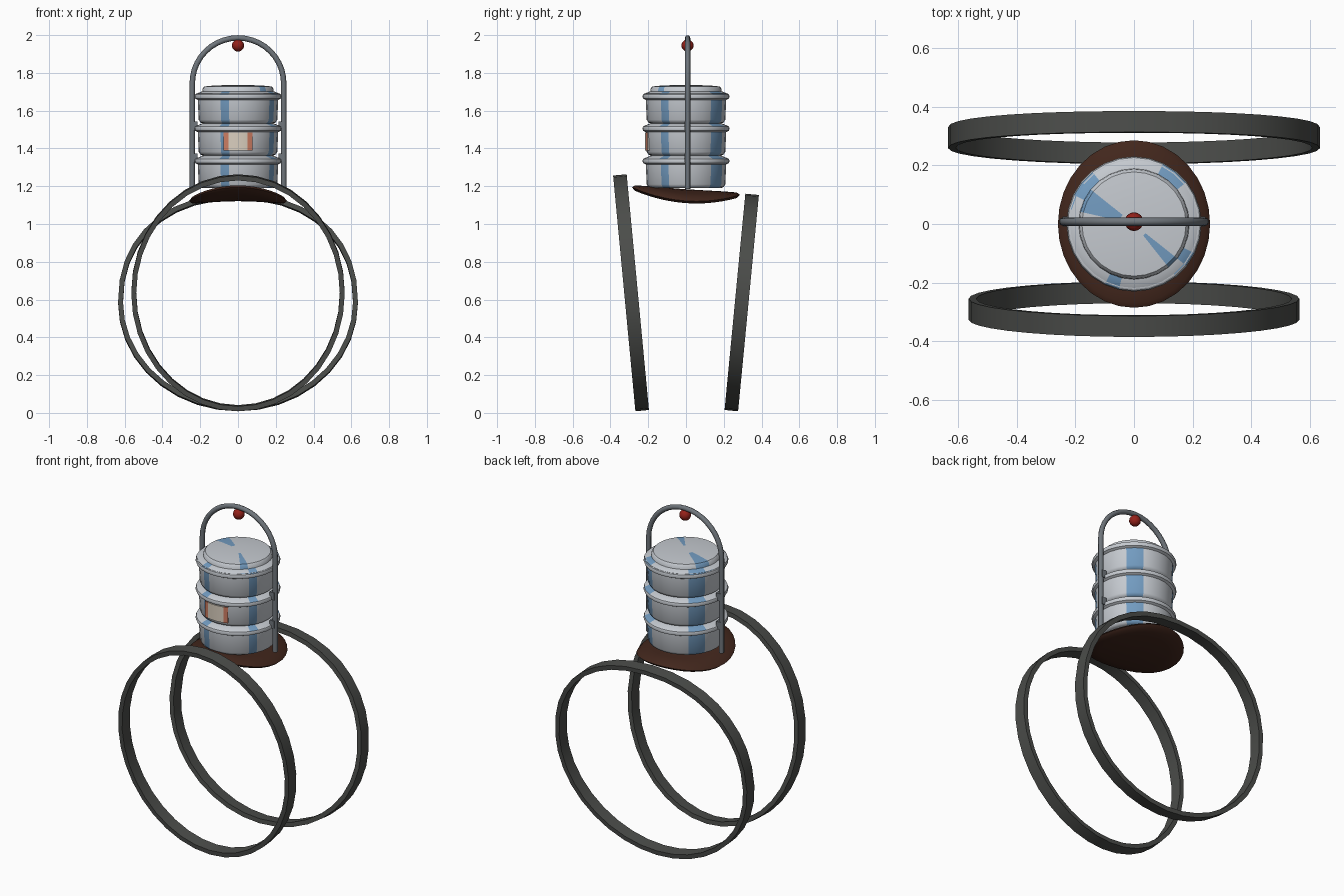
import bpy, bmesh, math
from math import sin, cos, pi, tau

if "Cube" in bpy.data.objects:
    bpy.data.objects.remove(bpy.data.objects["Cube"])


def material(name, rgb):
    m = bpy.data.materials.new(name)
    m.diffuse_color = (*rgb, 1)
    m.use_nodes = True
    m.node_tree.nodes["Principled BSDF"].inputs["Base Color"].default_value = m.diffuse_color
    return m


ENAMEL = material("enamel", (0.56, 0.59, 0.63))
BLUE = material("blue_paint", (0.17, 0.33, 0.53))
STEEL = material("steel", (0.16, 0.18, 0.2))
IRON = material("dark_iron", (0.07, 0.073, 0.068))
WOOD = material("dark_wood", (0.055, 0.02, 0.012))
RED = material("red", (0.3, 0.015, 0.01))
CREAM = material("cream", (0.7, 0.62, 0.52))
ORANGE = material("orange", (0.6, 0.2, 0.12))


def build(name, bm, mats, angle=40):
    bmesh.ops.recalc_face_normals(bm, faces=bm.faces)
    me = bpy.data.meshes.new(name)
    bm.to_mesh(me)
    bm.free()
    for m in mats:
        me.materials.append(m)
    ob = bpy.data.objects.new(name, me)
    bpy.context.collection.objects.link(ob)
    bpy.ops.object.select_all(action='DESELECT')
    ob.select_set(True)
    bpy.context.view_layer.objects.active = ob
    bpy.ops.object.shade_smooth_by_angle(angle=math.radians(angle))
    return ob


def lathe(name, profile, z0, mats, seg=28, blue=()):
    bm = bmesh.new()
    rings = [[bm.verts.new((r * cos(tau * i / seg), r * sin(tau * i / seg), z0 + z))
              for i in range(seg)] for r, z in profile]
    for k, (a, b) in enumerate(zip(rings, rings[1:])):
        for i in range(seg):
            j = (i + 1) % seg
            f = bm.faces.new((a[i], a[j], b[j], b[i]))
            f.material_index = int(i in blue and profile[k + 1][0] < 0.222)
    bm.faces.new(rings[0])
    bm.faces.new(rings[-1])
    return build(name, bm, mats)


def hoop(name, rx, z_top, y_top, y_low, power, seg=36):
    """Leaning flat band; its top half may be fuller than an ellipse."""
    bm = bmesh.new()
    z_low, t, w = 0.012, 0.026, 0.036
    mid, h = (z_top + z_low) / 2, (z_top - z_low) / 2
    lean = math.atan2(y_top - y_low, z_top - z_low)
    secs = []
    for i in range(seg):
        a = tau * i / seg
        p = 2 / power if sin(a) > 0 else 1
        u = math.copysign(abs(cos(a)) ** p, cos(a))
        v = math.copysign(abs(sin(a)) ** p, sin(a))
        sec = []
        for d, s in ((0, -1), (0, 1), (t, 1), (t, -1)):
            zz = (h - d) * v
            y = (y_top + y_low) / 2 + zz * math.tan(lean) + s * w * cos(lean)
            sec.append(bm.verts.new(((rx - d) * u, y, mid + zz - s * w * sin(lean))))
        secs.append(sec)
    for i in range(seg):
        a, b = secs[i], secs[(i + 1) % seg]
        for k in range(4):
            bm.faces.new((a[k], a[(k + 1) % 4], b[(k + 1) % 4], b[k]))
    return build(name, bm, [IRON])


# Two leaning hoop legs
hoop("front_hoop", 0.565, 1.26, -0.35, -0.232, 2.0)
hoop("back_hoop", 0.635, 1.157, 0.35, 0.24, 2.2)

# Saddle-shaped seat: rounded disc bent down at the sides, up at the ends
seat = lathe("seat", [(0.02, -0.028), (0.1, -0.027), (0.18, -0.023), (0.245, -0.015), (0.26, 0),
                      (0.245, 0.014), (0.18, 0.024), (0.1, 0.03), (0.02, 0.032)], 0, [WOOD], 32)
for v in seat.data.vertices:
    x, y = v.co.x / 0.26, v.co.y / 0.26
    v.co.y *= 1.1
    v.co.z += 1.152 - 0.03 * x * x + 0.022 * y * y - 0.02 * y

# Stacked containers with rolled rims
bowl = [(0.185, 0), (0.2, 0.006), (0.208, 0.02), (0.213, 0.125), (0.227, 0.132), (0.231, 0.143),
        (0.227, 0.154), (0.216, 0.16), (0.185, 0.172)]
for n, z in (("bottom", 1.19), ("middle", 1.362), ("top", 1.532)):
    lathe(n + "_container", bowl, z, [ENAMEL, BLUE], blue=(3, 4, 10, 11, 19, 25))

# Domed lid
lathe("lid", [(0.2, -0.012), (0.222, -0.008), (0.222, 0), (0.19, 0.006), (0.187, 0.028), (0.178, 0.038),
              (0.13, 0.043), (0.05, 0.046)], 1.69, [ENAMEL, BLUE], blue=(11, 12, 24))

# Curved label on the middle container
bm = bmesh.new()
cols = []
for i in range(7):
    a = -pi / 2 + (i - 3) * 0.118
    cols.append([bm.verts.new((r * cos(a), r * sin(a), z))
                 for r, z in ((0.205, 1.39), (0.218, 1.39), (0.218, 1.484), (0.205, 1.484))])
for i, (a, b) in enumerate(zip(cols, cols[1:])):
    for k in range(4):
        f = bm.faces.new((a[k], b[k], b[(k + 1) % 4], a[(k + 1) % 4]))
        f.material_index = int(i in (0, 5))
bm.faces.new(cols[0])
bm.faces.new(cols[-1])
build("label", bm, [CREAM, ORANGE])

# Wire carrying handle
path = [(-0.242, 1.185), (-0.242, 1.5)]
path += [(-0.242 * cos(pi * i / 20), 1.745 + 0.24 * sin(pi * i / 20)) for i in range(21)]
path += [(0.242, 1.5), (0.242, 1.185)]
cu = bpy.data.curves.new("handle", 'CURVE')
cu.dimensions = '3D'
cu.bevel_depth = 0.0145
cu.bevel_resolution = 2
cu.use_fill_caps = True
sp = cu.splines.new('POLY')
sp.points.add(len(path) - 1)
for p, (x, z) in zip(sp.points, path):
    p.co = (x, 0.008, z, 1)
cu.materials.append(STEEL)
bpy.context.collection.objects.link(bpy.data.objects.new("handle", cu))

# Small clips joining the handle to each rim
for side in (-1, 1):
    for z in (1.35, 1.52):
        bpy.ops.mesh.primitive_cube_add(size=1, location=(side * 0.23, 0.008, z))
        clip = bpy.context.object
        clip.name = "rim_clip"
        clip.scale = (0.03, 0.034, 0.045)
        clip.data.materials.append(STEEL)

# Red bead under the handle
bpy.ops.mesh.primitive_uv_sphere_add(segments=16, ring_count=10, radius=0.032, location=(0, 0.008, 1.945))
bead = bpy.context.object
bead.name = "bead"
bead.data.materials.append(RED)
bpy.ops.object.shade_smooth_by_angle()
